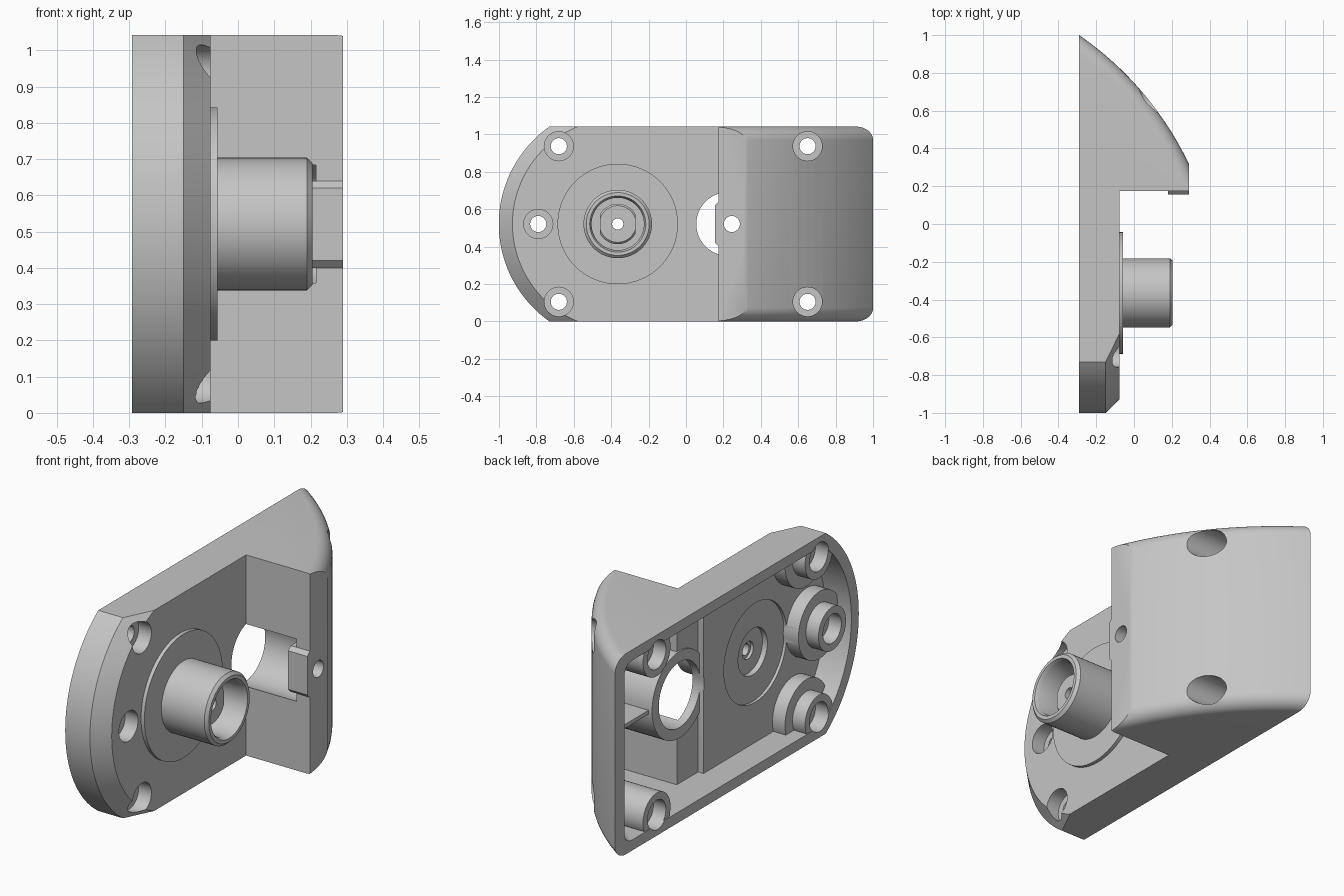
import bpy, bmesh
from math import sin, cos, pi, asin

cube = bpy.data.objects.get("Cube")
if cube:
    bpy.data.objects.remove(cube, do_unlink=True)

grey = bpy.data.materials.new("mid grey")
grey.use_nodes = True
GREY = (0.56, 0.56, 0.56, 1)
grey.diffuse_color = GREY
grey.node_tree.nodes["Principled BSDF"].inputs["Base Color"].default_value = GREY

H = 1.042           # overall height
MID = H / 2
BACK, FACE, NOSE = -0.292, -0.076, 0.29
POST_Y = -0.365     # centre of the rounded end and the post


def loft(name, rings, closed=False):
    """Skin matching rings of points; cap the ends unless the loop is closed."""
    bm = bmesh.new()
    loops = [[bm.verts.new(p) for p in ring] for ring in rings]
    pairs = list(zip(loops, loops[1:]))
    if closed:
        pairs.append((loops[-1], loops[0]))
    else:
        bm.faces.new(loops[0])
        bm.faces.new(loops[-1])
    n = len(rings[0])
    for a, b in pairs:
        for i in range(n):
            j = (i + 1) % n
            bm.faces.new((a[i], a[j], b[j], b[i]))
    bmesh.ops.recalc_face_normals(bm, faces=bm.faces)
    mesh = bpy.data.meshes.new(name)
    bm.to_mesh(mesh)
    bm.free()
    mesh.materials.append(grey)
    ob = bpy.data.objects.new(name, mesh)
    bpy.context.collection.objects.link(ob)
    return ob


def box(name, x, y, z):
    return loft(name, [[(a, y[0], z[0]), (a, y[1], z[0]), (a, y[1], z[1]), (a, y[0], z[1])] for a in x])


def turned(name, profile, y, z, segs=48, closed=False):
    """Revolve (radius, x) pairs about an axis along x."""
    angles = [2 * pi * i / segs + pi / 2 for i in range(segs)]
    return loft(name, [[(x, y + r * cos(a), z + r * sin(a)) for a in angles] for r, x in profile], closed)


def rod(r, x0, x1, y, z=MID):
    return turned("rod", [(r, x0), (r, x1)], y, z)


def combine(target, tool, op):
    mod = target.modifiers.new(op, "BOOLEAN")
    mod.operation, mod.solver, mod.object = op, "EXACT", tool
    bpy.context.view_layer.objects.active = target
    bpy.ops.object.modifier_apply(modifier=mod.name)
    bpy.data.objects.remove(tool, do_unlink=True)


def cut(target, tool):
    combine(target, tool, "DIFFERENCE")


def add(target, tool):
    combine(target, tool, "UNION")


def plate(name, levels, half, end):
    """Slab with a round end; levels are (x, radius)."""
    rings = []
    for x, r in levels:
        a = asin(min(1, half / r))
        arc = [pi - a + 2 * a * i / 40 for i in range(41)]
        rings.append([(x, end, MID + half)]
                     + [(x, POST_Y + r * cos(t), MID + r * sin(t)) for t in arc]
                     + [(x, end, MID - half)])
    return loft(name, rings)


def dome(name, radius, z0, z1, fillet, x, y):
    """Slice of a big upright cylinder with rounded rims."""
    steps = [pi / 2 * i / 8 for i in range(9)]
    low = [(radius - fillet * (1 - sin(t)), z0 + fillet * (1 - cos(t))) for t in steps]
    profile = low + [(r, z0 + z1 - z) for r, z in reversed(low)]
    angles = [2 * pi * i / 180 for i in range(180)]
    ob = loft(name, [[(-1.28 + r * cos(a), -0.431 + r * sin(a), z) for a in angles] for r, z in profile])
    combine(ob, box("slice", x, y, (-0.1, H + 0.1)), "INTERSECT")
    return ob


# Outer shell: chamfered plate plus curved hump
body = plate("housing", [(BACK, 0.636), (-0.15, 0.636), (FACE, 0.563)], MID, 0.4)
add(body, dome("hump", 1.74, 0, H, 0.075, (BACK, NOSE), (0.175, 1.2)))

# Hollow inside: thick floor by the post, thinner floor by the bore
cavity = plate("cavity", [(-0.35, 0.575), (-0.143, 0.575)], MID - 0.055, 0.5)
add(cavity, box("thin_floor", (-0.3, -0.112), (0.06, 0.45), (0.055, H - 0.055)))
add(cavity, dome("hump_cavity", 1.675, 0.055, H - 0.055, 0.05, (-0.35, 0.235), (0.235, 1.2)))
add(cavity, rod(0.258, -0.2, -0.128, POST_Y))
add(cavity, rod(0.12, -0.2, -0.1, POST_Y))

# Bosses and rib that stay standing in the hollow
cut(cavity, rod(0.225, -0.12, 0.4, 0.225))
cut(cavity, box("rib", (-0.1, 0.4), (0.42, 1.1), (MID - 0.02, MID)))
hump_screws = [(0.65, 0.105), (0.65, H - 0.105)]
end_screws = [(-0.68, 0.105), (-0.68, H - 0.105), (-0.79, MID)]
for y, z in hump_screws + end_screws:
    cut(cavity, rod(0.113, -0.287, 0.4, y, z))
for y, z in end_screws:
    cut(cavity, rod(0.175, -0.215, 0, y, z))
cut(body, cavity)

# Screw holes, widened at both ends
for seat, screws in ((-0.08, hump_screws), (-0.15, end_screws)):
    for y, z in screws:
        cut(body, rod(0.078, seat, 0.5, y, z))
        cut(body, rod(0.043, -0.5, 0.5, y, z))
        cut(body, rod(0.075, -0.5, -0.215, y, z))

# Large bore under the hump, bridged by a tab with a pin hole
cut(body, rod(0.17, -0.5, 0.215, 0.225))
tab = [(0.31, 0.40), (0.175, 0.40), (0.155, 0.42), (0.155, 0.62), (0.175, 0.64), (0.31, 0.64)]
add(body, loft("tab", [[(x, y, z) for y, z in tab] for x in (0.18, NOSE)]))
cut(body, rod(0.043, -0.5, 0.5, 0.245))
cut(body, rod(0.045, -0.5, 0, POST_Y))

# Hollow post on a thin disc
post = turned("post", [(0.03, -0.085), (0.322, -0.085), (0.322, -0.057), (0.183, -0.057),
                       (0.183, 0.19), (0.168, 0.205), (0.15, 0.205), (0.14, 0.185),
                       (0.14, 0.05), (0.03, 0.05)], POST_Y, MID, 64, True)
# Collar inside the post, with two flat sides
collar = turned("collar", [(0.03, 0.04), (0.108, 0.04), (0.108, 0.1), (0.098, 0.11), (0.03, 0.11)],
                POST_Y, MID, 48, True)
combine(collar, box("flats", (0, 0.2), (POST_Y - 0.094, POST_Y + 0.094), (0.3, 0.8)), "INTERSECT")

for ob in (body, post, collar):
    bpy.ops.object.select_all(action="DESELECT")
    ob.select_set(True)
    bpy.context.view_layer.objects.active = ob
    bpy.ops.object.shade_smooth_by_angle(angle=0.5)
